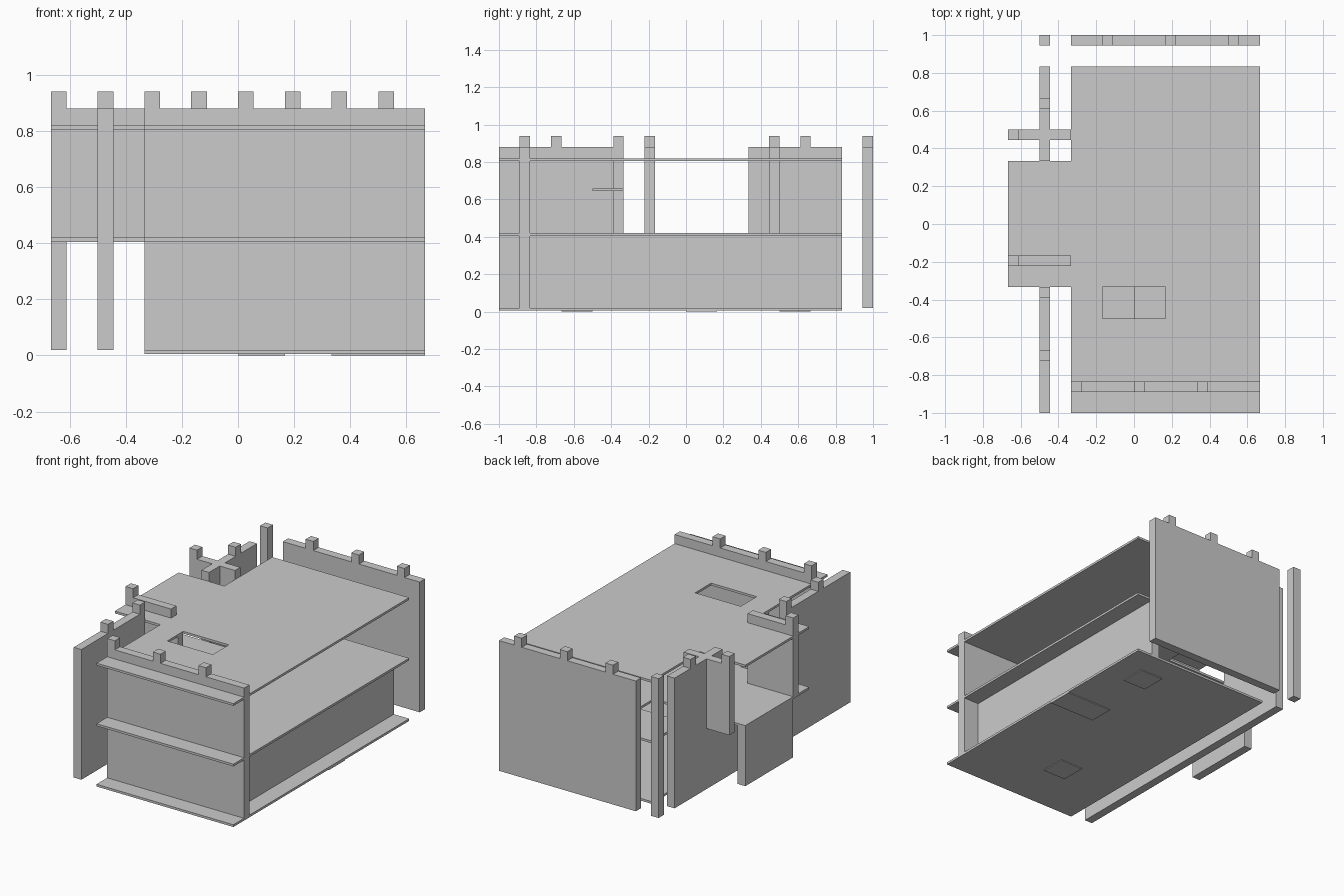
import bpy, bmesh
from mathutils import Vector

if "Cube" in bpy.data.objects:
    bpy.data.objects.remove(bpy.data.objects["Cube"])

U = 1 / 6          # plan grid cell
T = U / 3          # wall thickness and battlement width
Z1, Z2, Z3 = 0.02, 0.42, 0.82   # floor tops
S = 0.015          # slab thickness
WALL_TOP, TOOTH_TOP = 0.88, 0.94


def finish(name, bm):
    bmesh.ops.recalc_face_normals(bm, faces=bm.faces)
    me = bpy.data.meshes.new(name)
    bm.to_mesh(me)
    bm.free()
    ob = bpy.data.objects.new(name, me)
    bpy.context.collection.objects.link(ob)
    return ob


def extrude(bm, faces, vec):
    res = bmesh.ops.extrude_face_region(bm, geom=faces)
    vs = [g for g in res["geom"] if isinstance(g, bmesh.types.BMVert)]
    bmesh.ops.translate(bm, verts=vs, vec=vec)


def box(name, x0, x1, y0, y1, z0, z1):
    bm = bmesh.new()
    f = bm.faces.new([bm.verts.new(p) for p in
                      ((x0, y0, z0), (x1, y0, z0), (x1, y1, z0), (x0, y1, z0))])
    extrude(bm, [f], Vector((0, 0, z1 - z0)))
    return finish(name, bm)


def wall(name, axis, a0, a1, pos, z0, teeth):
    """Battlemented wall: profile along axis, extruded by T; teeth start positions."""
    prof = [(a0, z0), (a0, WALL_TOP)]
    for t in sorted(teeth):
        prof += [(t, WALL_TOP), (t, TOOTH_TOP), (t + T, TOOTH_TOP), (t + T, WALL_TOP)]
    prof += [(a1, WALL_TOP), (a1, z0)]
    clean = []
    for p in prof:      # drop doubled or overlapping end points
        if not clean or (Vector(p) - Vector(clean[-1])).length > 1e-4:
            clean.append(p)
    bm = bmesh.new()
    pt = (lambda a, z: (a, pos, z)) if axis == "x" else (lambda a, z: (pos, a, z))
    f = bm.faces.new([bm.verts.new(pt(a, z)) for a, z in clean])
    extrude(bm, [f], Vector((0, T, 0)) if axis == "x" else Vector((T, 0, 0)))
    return finish(name, bm)


def slab(name, top, balcony, holes=()):
    """Floor made of grid cells, leaving out stair openings."""
    bm = bmesh.new()
    for i in range(-4, 4):
        for j in range(-6, 5):
            if (i < -2 and not (balcony and -2 <= j < 2)) or (i, j) in holes:
                continue
            bm.faces.new([bm.verts.new(((i + a) * U, (j + b) * U, top - S))
                          for a, b in ((0, 0), (1, 0), (1, 1), (0, 1))])
    bmesh.ops.remove_doubles(bm, verts=bm.verts, dist=1e-4)
    extrude(bm, bm.faces[:], Vector((0, 0, S)))
    return finish(name, bm)


# floors
slab("ground_floor", Z1, False)
slab("middle_floor", Z2, True, {(-2, 2), (-1, 2)})
slab("roof_floor", Z3, True, {(-1, -3), (0, -3)})

# thin tiles under the ground floor
for k, (i, j, n) in enumerate([(2, 0, 2), (0, -4, 1), (2, 3, 1)]):
    box(f"base_tile_{k}", i * U, (i + n) * U, j * U, (j + 1) * U, 0, Z1 - S)

# outer battlemented walls
wall("front_wall", "x", -2 * U, 4 * U, -5 * U - T, Z1, [-2 * U, 0, 2 * U])
wall("back_wall", "x", -2 * U, 4 * U, 1 - T, Z1, [-U, U, 3 * U])
wall("left_front_wall", "y", -1, -2 * U, -3 * U, Z1, [-4 * U - T, -2 * U - T])
wall("left_back_wall", "y", 2 * U, 5 * U, -3 * U, Z1, [4 * U - T])
box("corner_post", -3 * U, -3 * U + T, 1 - T, 1, Z1, TOOTH_TOP)

# upper cross walls on the left side
for name, y in (("cross_wall_back", 3 * U - T), ("cross_wall_front", -U - T)):
    wall(name, "x", -4 * U, -2 * U, y, Z2, [-4 * U])

# lower walls
box("left_lower_wall", -3 * U, -3 * U + T, -2 * U, 2 * U, Z1, Z2 - S)
box("balcony_support_wall", -4 * U, -4 * U + T, -U, 2 * U, Z1, Z2 - S)
box("right_lower_wall", 3 * U, 3 * U + T, -5 * U, 5 * U, Z1, Z2 - S)

# upper partition and stair landing
box("upper_partition", -2 * U, -U, -2 * U - T, -2 * U, Z2, Z3 - S)
box("stair_landing", 0, U, -3 * U, -2 * U, 0.645, 0.657)
